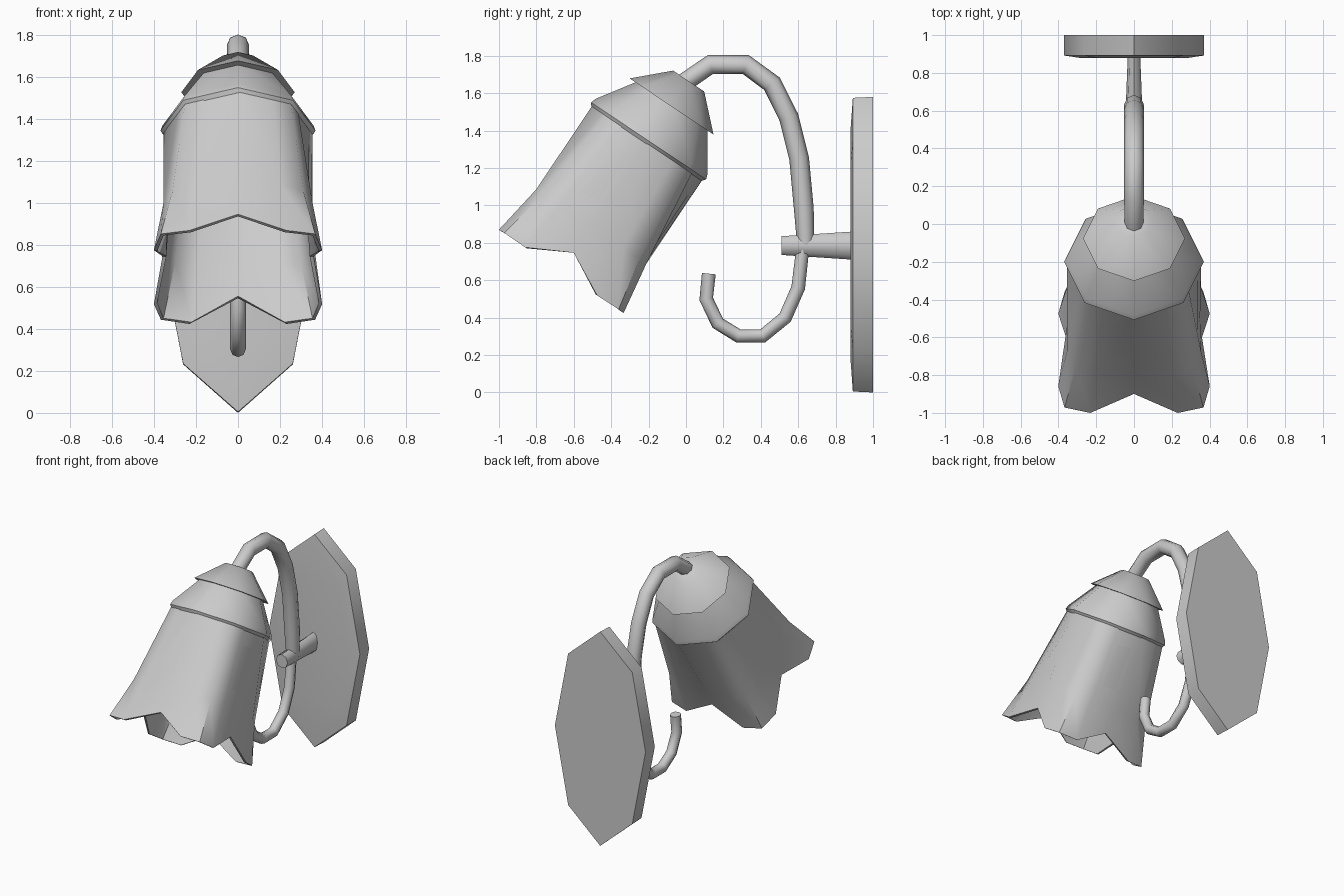
import bpy, bmesh
from math import sin, cos, radians, pi
from mathutils import Vector

if "Cube" in bpy.data.objects:
    bpy.data.objects.remove(bpy.data.objects["Cube"])


def loft(name, rings, cap_start=True, cap_end=True, angle=50):
    """Skin a list of equal-sized closed rings into one object."""
    bm = bmesh.new()
    vs = [[bm.verts.new(p) for p in ring] for ring in rings]
    for a, b in zip(vs, vs[1:]):
        n = len(a)
        for i in range(n):
            j = (i + 1) % n
            bm.faces.new((a[i], a[j], b[j], b[i]))
    if cap_start:
        bm.faces.new(vs[0])
    if cap_end:
        bm.faces.new(vs[-1])
    bmesh.ops.recalc_face_normals(bm, faces=bm.faces)
    me = bpy.data.meshes.new(name)
    bm.to_mesh(me)
    bm.free()
    ob = bpy.data.objects.new(name, me)
    bpy.context.collection.objects.link(ob)
    bpy.ops.object.select_all(action='DESELECT')
    ob.select_set(True)
    bpy.context.view_layer.objects.active = ob
    bpy.ops.object.shade_smooth_by_angle(angle=radians(angle))
    return ob


def tilted(a, r, s):
    """Point on the tilted shade axis: angle from front, radius, distance down."""
    x, u = r * sin(a), -r * cos(a)
    return (x, -0.2 + 0.831 * u - 0.556 * s, 1.345 - 0.556 * u - 0.831 * s)


def tilted_ring(r, s):
    return [tilted(i * pi / 4, r, s) for i in range(8)]


def upright_ring(rx, rz, y, z):
    return [(rx * sin(i * pi / 4), y, z + rz * cos(i * pi / 4)) for i in range(8)]


def tube(name, path):
    """Eight-sided tube along (y, z, radius) points in the x = 0 plane."""
    rings = []
    for i, (y, z, r) in enumerate(path):
        p, q = path[max(i - 1, 0)], path[min(i + 1, len(path) - 1)]
        t = Vector((0, q[0] - p[0], q[1] - p[1])).normalized()
        n = Vector((0, -t.z, t.y))
        c = Vector((0, y, z))
        rings.append([c + r * (cos(k * pi / 4) * n + sin(k * pi / 4) * Vector((1, 0, 0)))
                      for k in range(8)])
    return loft(name, rings)


def petal_ring(radii, drops, inset=0):
    """Four-fold ring: each quarter runs notch, shoulder, corner, shoulder."""
    return [tilted(radians(90 * q + a), r - inset, s)
            for q in range(4) for a, r, s in zip((0, 30, 45, 60), radii, drops)]


# Wall plate: elongated octagon with a softly raised face
loft("wall_plate", [upright_ring(0.37, 0.79, 1.0, 0.79),
                    upright_ring(0.37, 0.785, 0.892, 0.79),
                    upright_ring(0.29, 0.62, 0.88, 0.79)], angle=40)

# Post holding the arms
loft("post", [upright_ring(0.033, 0.075, 0.89, 0.785),
              upright_ring(0.048, 0.05, 0.51, 0.785)])

# Arms: upper arch to the shade and lower scroll
tube("upper_arm", [(-0.02, 1.65, .05), (0.13, 1.753, .052), (0.32, 1.753, .053),
                   (0.46, 1.65, .053), (0.55, 1.47, .053), (0.605, 1.25, .053),
                   (0.63, 0.98, .053), (0.64, 0.78, .045)])
tube("lower_scroll", [(0.625, 0.78, .035), (0.60, 0.56, .037), (0.53, 0.40, .037),
                      (0.41, 0.302, .037), (0.28, 0.302, .037), (0.17, 0.37, .037),
                      (0.108, 0.50, .037), (0.122, 0.635, .037)])

# Shade cap and flared neck
loft("shade_cap", [tilted_ring(0.1, -0.385), tilted_ring(0.27, -0.221)])
loft("shade_neck", [tilted_ring(0.22, -0.24), tilted_ring(0.36, -0.03),
                    tilted_ring(0.37, 0.0), tilted_ring(0.355, 0.02),
                    tilted_ring(0.34, 0.0), tilted_ring(0.20, -0.215)])

# Four-petal shade: outer wall down to the scalloped rim, then the inner wall
top = ((0.355, 0.331, 0.355, 0.331), (0.0,) * 4)
mid = ((0.35, 0.41, 0.44, 0.41), (0.55,) * 4)
rim = ((0.36, 0.463, 0.52, 0.463), (0.72, 0.84, 0.838, 0.84))
loft("petal_shade", [petal_ring(*p) for p in (top, mid, rim)] +
     [petal_ring(*p, inset=0.018) for p in (rim, mid, top)], False, False)
